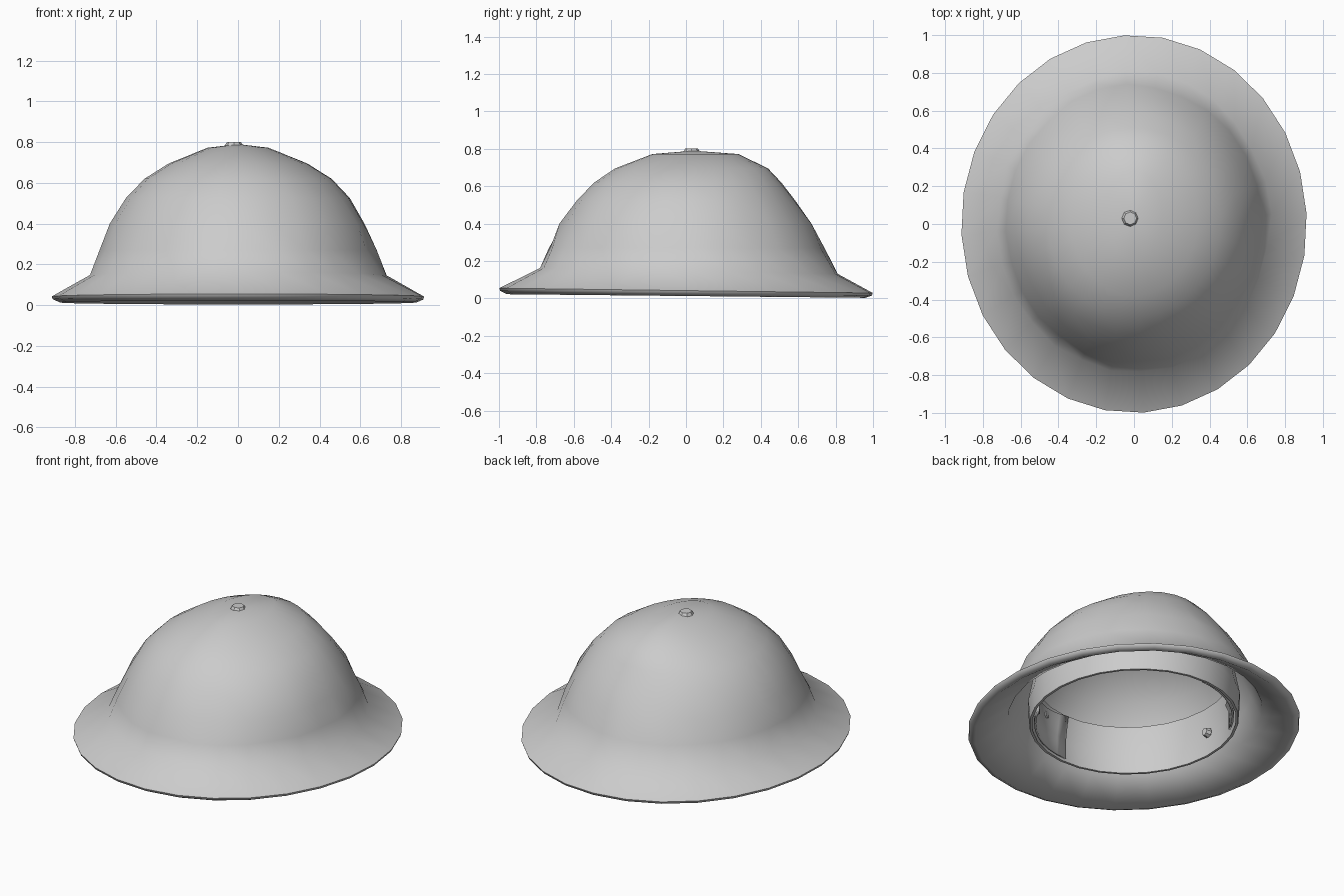
import bpy, bmesh, math, random
from mathutils import Vector

random.seed(4)
SEG = 28

if "Cube" in bpy.data.objects:
    bpy.data.objects.remove(bpy.data.objects["Cube"], do_unlink=True)

grey = bpy.data.materials.new("light_grey")
grey.use_nodes = True
grey.diffuse_color = (0.6, 0.6, 0.6, 1)
grey.node_tree.nodes["Principled BSDF"].inputs["Base Color"].default_value = (0.6, 0.6, 0.6, 1)


def finish(bm, name, angle=60):
    bmesh.ops.recalc_face_normals(bm, faces=bm.faces)
    mesh = bpy.data.meshes.new(name)
    bm.to_mesh(mesh)
    bm.free()
    mesh.materials.append(grey)
    ob = bpy.data.objects.new(name, mesh)
    bpy.context.collection.objects.link(ob)
    bpy.ops.object.select_all(action='DESELECT')
    ob.select_set(True)
    bpy.context.view_layer.objects.active = ob
    bpy.ops.object.shade_smooth_by_angle(angle=math.radians(angle))
    return ob


def ring(bm, rx, ry, z, cy=0, tilt=0, rough=0):
    verts = []
    for i in range(SEG):
        a = math.tau * (i + 0.25) / SEG
        k = 1 + random.uniform(-rough, rough)
        y = cy + ry * k * math.sin(a)
        verts.append(bm.verts.new((rx * k * math.cos(a), y, z + tilt * y)))
    return verts


def bridge(bm, a, b):
    for i in range(len(a)):
        j = (i + 1) % len(a)
        bm.faces.new((a[i], a[j], b[j], b[i]))


# Shell: outer surface from crown to rim, then the lip and the inside
outer = [(0.15, 0.23, 0.772, 0.05), (0.34, 0.41, 0.695, 0.03),
         (0.46, 0.50, 0.62, 0.01), (0.55, 0.585, 0.525, 0),
         (0.625, 0.672, 0.40, 0), (0.675, 0.735, 0.27, 0),
         (0.722, 0.795, 0.147, 0.01)]
bm = bmesh.new()
rings = [ring(bm, rx, ry, z, cy, -0.02 if z < 0.2 else 0, 0.012 if z < 0.45 else 0.003)
         for rx, ry, z, cy in outer]
rings.append(ring(bm, 0.915, 1.0, 0.042, 0, -0.013))
rings.append(ring(bm, 0.91, 0.995, 0.028, 0, -0.013))
rings.append(ring(bm, 0.875, 0.96, 0.013, 0, -0.01))
for rx, ry, z, cy in reversed(outer):
    rings.append(ring(bm, rx - 0.025, ry - 0.025, z - 0.025, cy, -0.02 if z < 0.2 else 0))
for a, b in zip(rings, rings[1:]):
    bridge(bm, a, b)
for loop, z in ((rings[0], 0.79), (rings[-1], 0.765)):
    tip = bm.verts.new((0, 0.04, z))
    for i in range(SEG):
        bm.faces.new((loop[i], loop[(i + 1) % SEG], tip))
finish(bm, "helmet_shell")

# Head band hanging inside the shell
bm = bmesh.new()
band = [ring(bm, 0.585, 0.62, 0.07), ring(bm, 0.59, 0.635, 0.2), ring(bm, 0.56, 0.60, 0.36),
        ring(bm, 0.545, 0.585, 0.36), ring(bm, 0.572, 0.618, 0.2), ring(bm, 0.57, 0.605, 0.07)]
for i in range(len(band)):
    bridge(bm, band[i], band[(i + 1) % len(band)])
finish(bm, "liner_band", 40)


# Curved pads against the front and back of the band
def pad(name, start, end):
    bm = bmesh.new()
    steps = 8
    rows = []
    for i in range(steps + 1):
        t = i / steps
        a = math.radians(start + (end - start) * t)
        top = 0.24 + 0.11 * t
        rows.append([bm.verts.new((r * math.cos(a), (r + 0.04) * math.sin(a), z))
                     for r, z in ((0.555, 0.08), (0.555, 0.2), (0.535, top))])
    for p, q in zip(rows, rows[1:]):
        for k in range(2):
            bm.faces.new((p[k], q[k], q[k + 1], p[k + 1]))
    ob = finish(bm, name)
    solid = ob.modifiers.new("thickness", 'SOLIDIFY')
    solid.thickness = 0.012


pad("front_pad", -27, -88)
pad("back_pad", 153, 92)


# Rivets: short eight-sided studs with a narrower cap
def rivet(name, pos, axis, radius, depth):
    bm = bmesh.new()
    bmesh.ops.create_cone(bm, cap_ends=True, segments=8, radius1=radius,
                          radius2=radius * 0.75, depth=depth)
    turn = Vector(axis).to_track_quat('Z', 'Y').to_matrix()
    bmesh.ops.rotate(bm, verts=bm.verts, matrix=turn)
    bmesh.ops.translate(bm, verts=bm.verts, vec=pos)
    finish(bm, name, 30)


rivet("crown_button", (-0.02, 0.03, 0.792), (0, 0, 1), 0.045, 0.018)
for label, deg, z in (("front_low", -46, 0.19), ("front_high", -66, 0.27),
                      ("back_low", 134, 0.19), ("back_high", 114, 0.27),
                      ("left", 0, 0.2), ("right", 180, 0.2)):
    a = math.radians(deg)
    c, s = math.cos(a), math.sin(a)
    rivet(label + "_rivet", (0.54 * c, 0.58 * s, z), (-c, -s, 0), 0.03, 0.03)
